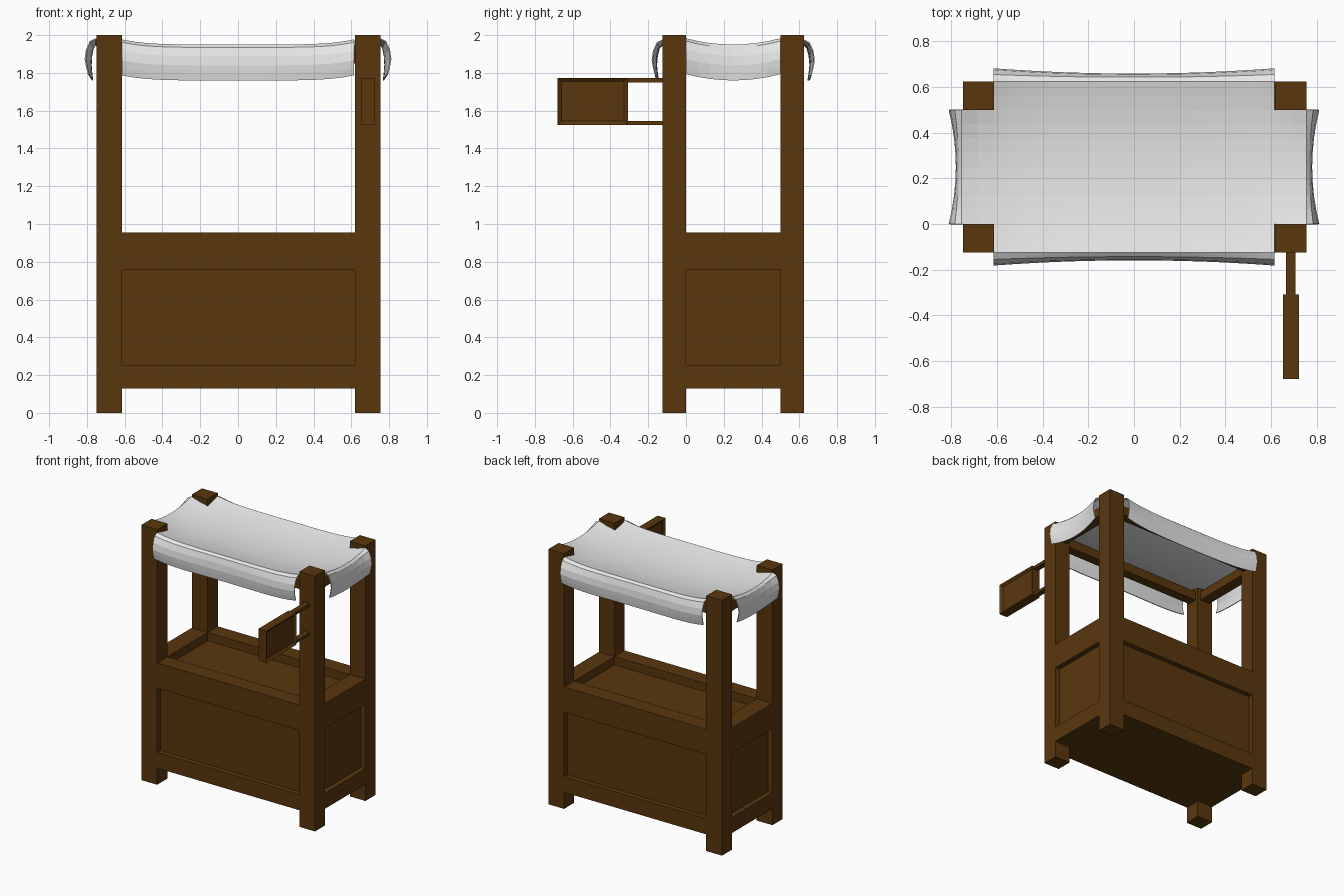
import bpy, bmesh, math

cube = bpy.data.objects.get("Cube")
if cube:
    bpy.data.objects.remove(cube, do_unlink=True)


def material(name, color):
    m = bpy.data.materials.new(name)
    m.use_nodes = True
    m.diffuse_color = color
    m.node_tree.nodes["Principled BSDF"].inputs["Base Color"].default_value = color
    return m


WOOD = material("brown wood", (0.10, 0.038, 0.004, 1))
CLOTH = material("white cloth", (0.8, 0.8, 0.8, 1))


def add_object(name, bm, mat):
    me = bpy.data.meshes.new(name)
    bm.to_mesh(me)
    bm.free()
    me.materials.append(mat)
    ob = bpy.data.objects.new(name, me)
    bpy.context.collection.objects.link(ob)
    return ob


def box(name, xs, ys, zs):
    bm = bmesh.new()
    bmesh.ops.create_cube(bm, size=1)
    for v in bm.verts:
        for i, (lo, hi) in enumerate((xs, ys, zs)):
            v.co[i] = hi if v.co[i] > 0 else lo
    return add_object(name, bm, WOOD)


# Plan dimensions: outer and inner faces of the posts
X0, X1, X2, X3 = -0.75, -0.613, 0.62, 0.755
Y0, Y1, Y2, Y3 = -0.125, 0.0, 0.5, 0.625
BOTTOM, TOP, INSET = 0.13, 0.955, 0.04

# Corner posts
for sx, xs in (("right", (X0, X1)), ("left", (X2, X3))):
    for sy, ys in (("front", (Y0, Y1)), ("back", (Y2, Y3))):
        box(f"{sy}_{sx}_post", xs, ys, (0, 2))

# Cabinet core, whose walls are the sunken panels and whose top is the counter
box("cabinet_core", (X0 + INSET, X3 - INSET), (Y0 + INSET, Y3 - INSET), (BOTTOM, 0.89))

# Rails framing the panels, and the beams carrying the cloth
for part, zs, inset in (("lower_rail", (BOTTOM, 0.253), 0),
                        ("upper_rail", (0.757, TOP), 0),
                        ("roof_beam", (1.85, 1.92), 0.025)):
    for side, ys in (("front", (Y0, Y1)), ("back", (Y2, Y3))):
        box(f"{side}_{part}", (X1, X2), (ys[0] + inset, ys[1] - inset), zs)
    for side, xs in (("right", (X0, X1)), ("left", (X2, X3))):
        box(f"{side}_{part}", (xs[0] + inset, xs[1] - inset), (Y1, Y2), zs)

# Hanging sign with a sunken panel on both faces
sign = box("sign_board", (0.652, 0.722), (-0.68, -0.308), (1.525, 1.773))
bm = bmesh.new()
bm.from_mesh(sign.data)
for f in [f for f in bm.faces if abs(f.normal.x) > 0.9]:
    bmesh.ops.inset_region(bm, faces=[f], thickness=0.028, depth=-0.015)
bm.to_mesh(sign.data)
bm.free()
for name, zs in (("upper_sign_arm", (1.749, 1.773)), ("lower_sign_arm", (1.525, 1.546))):
    box(name, (0.665, 0.708), (-0.31, Y0), zs)

# Draped cloth: a sagging sheet with four flaps and cut-out corners
HX, HY, CX, CY = 0.755, 0.375, 0.0, 0.25
FLAP = ((0.03, 0.015), (0.05, 0.06), (0.057, 0.11), (0.05, 0.15), (0.04, 0.19))


def stations(half, cut):
    """Signed positions along one axis; beyond half they carry a flap step."""
    n = round(cut / 0.06)
    pos = [(cut * i / n, 0, 0) for i in range(n + 1)]
    pos += [(cut + (half - cut) * i / 2, 0, 0) for i in (1, 2)]
    pos += [(half, out, drop) for out, drop in FLAP]
    return [(-p, -o, d) for p, o, d in reversed(pos[1:])] + pos


def cloth_point(sx, sy):
    ax, ay = abs(sx[0]) / HX, abs(sy[0]) / HY
    rise = 0.075 * ax ** 5 * ay ** 2
    sag = 0.05 * (1 - ax ** 4) * (1 - ay ** 2)
    # Flaps swing outward towards their ends
    flare_x = 0.45 + 0.55 * min(1, ay * 1.5) ** 2
    flare_y = 0.6 + 0.4 * min(1, ax * 1.23) ** 2
    return (CX + sx[0] + sx[1] * flare_x, CY + sy[0] + sy[1] * flare_y,
            1.95 + rise - sag - sx[2] - sy[2])


bm = bmesh.new()
xs, ys = stations(HX, 0.615), stations(HY, 0.25)
grid = [[bm.verts.new(cloth_point(a, b)) for b in ys] for a in xs]
for i in range(len(xs) - 1):
    for j in range(len(ys) - 1):
        mid_x = abs(xs[i][0] + xs[i + 1][0]) / 2
        mid_y = abs(ys[j][0] + ys[j + 1][0]) / 2
        if mid_x < 0.615 or mid_y < 0.25:
            bm.faces.new((grid[i][j], grid[i + 1][j], grid[i + 1][j + 1], grid[i][j + 1]))
bmesh.ops.delete(bm, geom=[v for v in bm.verts if not v.link_faces], context="VERTS")
cloth = add_object("cloth_canopy", bm, CLOTH)
thick = cloth.modifiers.new("thickness", "SOLIDIFY")
thick.thickness = 0.006
